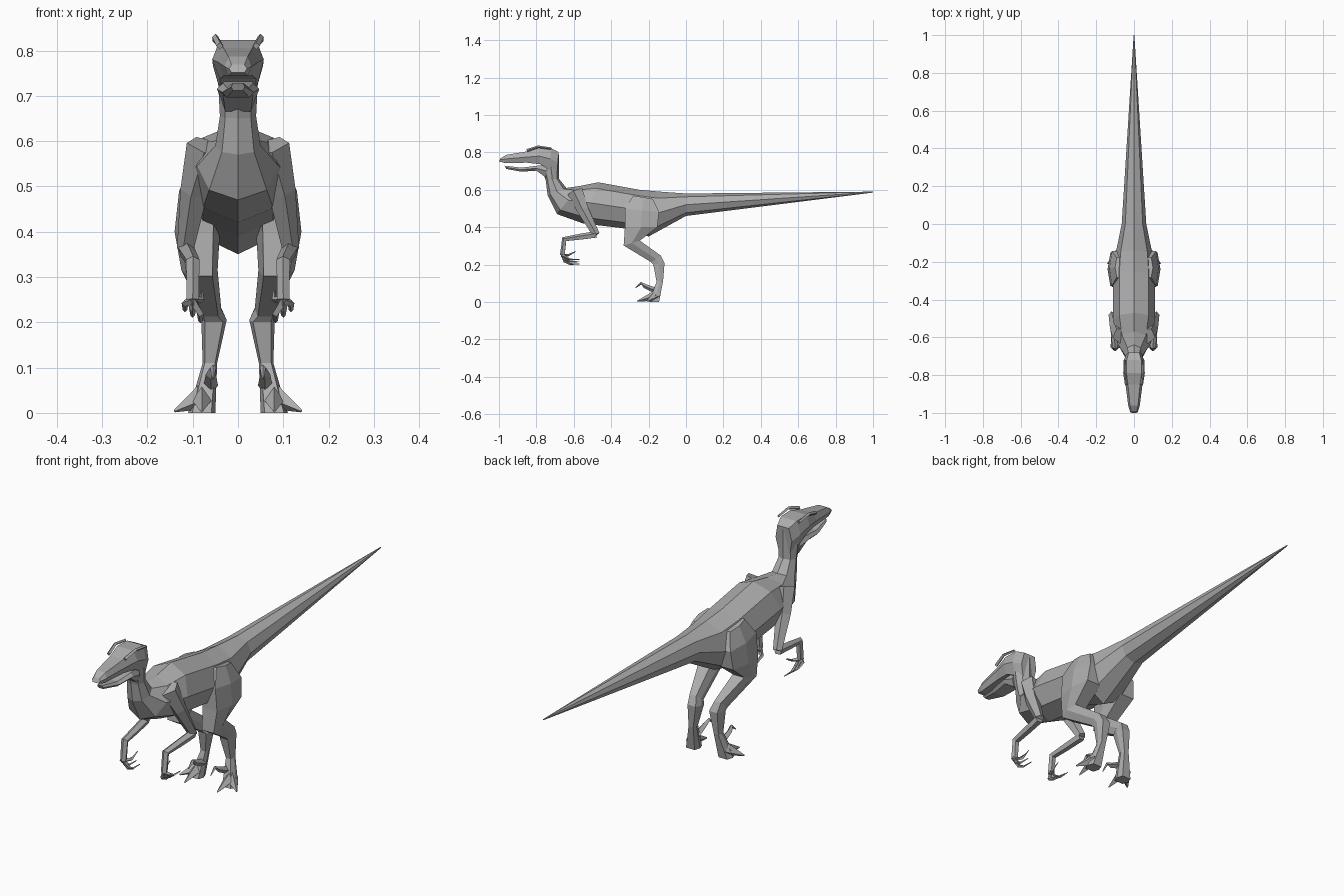
import bpy, bmesh, math
from mathutils import Vector

default_cube = bpy.data.objects.get("Cube")
if default_cube:
    bpy.data.objects.remove(default_cube, do_unlink=True)

skin = bpy.data.materials.new("grey_skin")
skin.use_nodes = True
grey = (.42, .42, .42, 1)
skin.diffuse_color = grey
skin.node_tree.nodes["Principled BSDF"].inputs["Base Color"].default_value = grey


def make_part(name, rings, mirrored=False):
    """Join closed rings of points into one flat-shaded part."""
    bm = bmesh.new()
    loops = [[bm.verts.new(point) for point in ring] for ring in rings]
    for near, far in zip(loops, loops[1:]):
        for i in range(len(near)):
            bm.faces.new((near[i - 1], near[i], far[i], far[i - 1]))
    bm.faces.new(loops[0])
    bm.faces.new(loops[-1])
    bmesh.ops.recalc_face_normals(bm, faces=bm.faces)
    mesh = bpy.data.meshes.new(name)
    bm.to_mesh(mesh)
    bm.free()
    mesh.materials.append(skin)
    part = bpy.data.objects.new(name, mesh)
    bpy.context.collection.objects.link(part)
    if mirrored:
        part.modifiers.new("other_side", 'MIRROR')


def section(top, bottom, half, centre=0, boxy=False):
    """Octagon with a ridge, or boxy hexagon, between two (y, z) edge points."""
    sides = 6 if boxy else 8
    ring = []
    for k in range(sides):
        angle = math.tau * (k + boxy / 2) / sides
        x = math.sin(angle)
        if boxy:
            x = math.copysign(math.sqrt(abs(x)), x)
        y, z = Vector(top).lerp(Vector(bottom), (1 - math.cos(angle)) / 2)
        ring.append((centre + half * x, y, z))
    return ring


def boxy_section(top, bottom, half, centre=0):
    return section(top, bottom, half, centre, boxy=True)


def taper(name, joints, start, end, sides=4):
    """Mirrored limb through the joints, thinning evenly from start to end."""
    joints = [Vector(joint) for joint in joints]
    last = len(joints) - 1
    rings = []
    for i, joint in enumerate(joints):
        along = joints[min(i + 1, last)] - joints[max(i - 1, 0)]
        turn = along.to_track_quat('Z', 'X')
        radius = start + (end - start) * i / last
        angles = [math.tau * k / sides for k in range(sides)]
        rings.append([joint + turn @ Vector((math.cos(a), math.sin(a), 0)) * radius
                      for a in angles])
    make_part(name, rings, mirrored=True)


# Neck, trunk and straight tapering tail
make_part("body", [
    section(top=(-.68, .79), bottom=(-.77, .71), half=.045),
    section(top=(-.68, .66), bottom=(-.75, .65), half=.04),
    section(top=(-.64, .61), bottom=(-.74, .57), half=.05),
    section(top=(-.57, .62), bottom=(-.69, .47), half=.09),
    section(top=(-.47, .64), bottom=(-.55, .42), half=.11),
    section(top=(-.25, .6), bottom=(-.3, .39), half=.11),
    section(top=(-.14, .59), bottom=(-.2, .35), half=.1),
    section(top=(0, .58), bottom=(0, .46), half=.065),
    section(top=(1, .59), bottom=(1, .585), half=.002),
])

# Skull and lower jaw, with the mouth a little open
make_part("upper_head", [
    boxy_section(top=(-.99, .77), bottom=(-1, .75), half=.02),
    boxy_section(top=(-.96, .79), bottom=(-.97, .74), half=.03),
    boxy_section(top=(-.85, .81), bottom=(-.85, .74), half=.045),
    boxy_section(top=(-.79, .83), bottom=(-.78, .73), half=.057),
    boxy_section(top=(-.72, .83), bottom=(-.73, .7), half=.055),
    boxy_section(top=(-.68, .81), bottom=(-.69, .68), half=.04),
])
make_part("lower_jaw", [
    boxy_section(top=(-.97, .73), bottom=(-.96, .71), half=.015),
    boxy_section(top=(-.88, .72), bottom=(-.88, .695), half=.035),
    boxy_section(top=(-.8, .73), bottom=(-.8, .7), half=.047),
    boxy_section(top=(-.74, .74), bottom=(-.75, .66), half=.04),
])
taper("brows", [(.04, -.85, .81), (.05, -.79, .83), (.05, -.72, .82)], start=.008, end=.006)

# Thigh, shin and upright foot bone; top is the front edge, bottom the rear one
make_part("legs", [
    boxy_section(top=(-.29, .57), bottom=(-.17, .55), half=.03, centre=.07),
    boxy_section(top=(-.34, .5), bottom=(-.13, .48), half=.045, centre=.085),
    boxy_section(top=(-.34, .4), bottom=(-.14, .4), half=.05, centre=.09),
    boxy_section(top=(-.34, .3), bottom=(-.24, .33), half=.04, centre=.085),
    boxy_section(top=(-.19, .21), bottom=(-.13, .25), half=.023, centre=.06),
    boxy_section(top=(-.18, .2), bottom=(-.11, .21), half=.028, centre=.053),
    boxy_section(top=(-.16, .11), bottom=(-.12, .11), half=.016, centre=.062),
    boxy_section(top=(-.2, 0), bottom=(-.14, 0), half=.03, centre=.08),
], mirrored=True)

# Two ground toes and the raised sickle claw
heel = Vector((.08, -.16, .035))
for label, tip in (("outer", Vector((.14, -.21, .004))), ("inner", Vector((.08, -.26, .004)))):
    taper(label + "_toes", [heel, heel.lerp(tip, .5), tip], start=.028, end=.003)
taper("sickle_claws", [(.06, -.16, .06), (.06, -.22, .085), (.055, -.24, .1),
                       (.055, -.27, .075)], start=.016, end=.002)

# Shoulder and upper arm, then forearm and palm
elbow = Vector((.115, -.48, .36))
wrist = Vector((.1, -.65, .335))
palm = Vector((.1, -.66, .25))
taper("upper_arms", [(.07, -.59, .59), (.095, -.55, .49), elbow], start=.045, end=.02, sides=5)
taper("forearms", [elbow, elbow.lerp(wrist, .5), wrist, palm], start=.019, end=.014, sides=5)

# Fingers fan sideways from the palm and curl back; the inner ones hang lower
for label, fan in (("inner", -1), ("middle", 0), ("outer", 1)):
    spread = Vector((.017 * fan, 0, .012 * fan))
    knuckle = palm + Vector((0, .01, -.02)) + spread
    bend = palm + Vector((0, .04, -.035)) + spread
    claw_tip = palm + Vector((0, .09, -.035)) + spread
    taper(label + "_fingers", [palm, knuckle, bend, claw_tip], start=.011, end=.002)
taper("thumbs", [palm, palm + Vector((-.02, .03, 0)), palm + Vector((-.02, .07, .02))],
      start=.01, end=.002)
